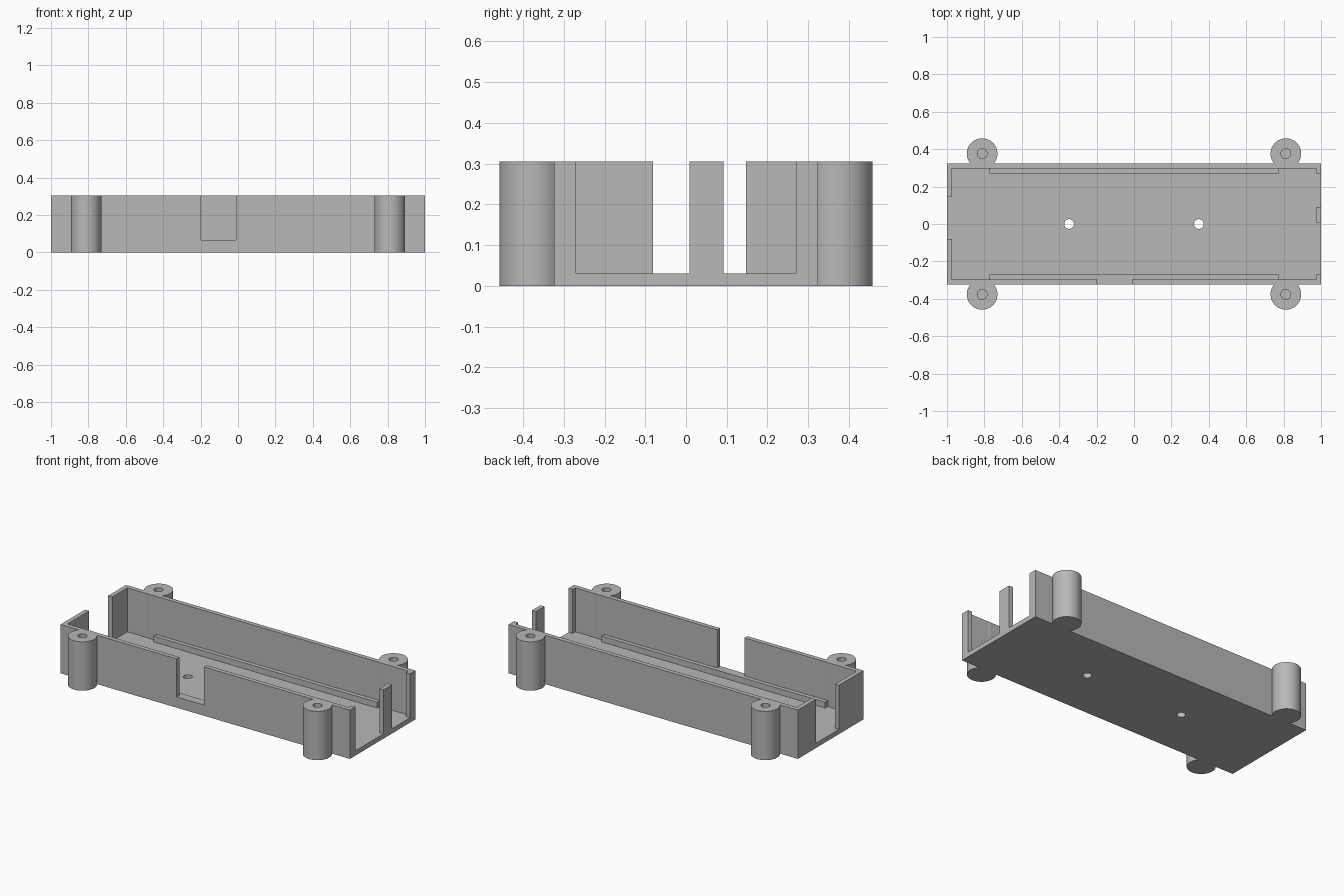
import bpy, bmesh, math
from mathutils import Vector

cube = bpy.data.objects.get("Cube")
if cube:
    bpy.data.objects.remove(cube, do_unlink=True)

GREY = (0.48, 0.48, 0.48, 1)
mat = bpy.data.materials.new("plain grey plastic")
mat.use_nodes = True
mat.diffuse_color = GREY
mat.node_tree.nodes["Principled BSDF"].inputs["Base Color"].default_value = GREY

# Main dimensions
L, W, H = 1.0, 0.3235, 0.305     # half length, half width, height
T, F = 0.028, 0.03               # wall and floor thickness
RAIL_TOP = 0.067
IN = W - T                       # inner face of the long walls


def finish(name, bm):
    bmesh.ops.recalc_face_normals(bm, faces=bm.faces)
    mesh = bpy.data.meshes.new(name)
    bm.to_mesh(mesh)
    bm.free()
    mesh.materials.append(mat)
    obj = bpy.data.objects.new(name, mesh)
    bpy.context.collection.objects.link(obj)
    return obj


def wall(name, outline, y0, y1):
    """Extrude an x-z outline from y0 to y1."""
    bm = bmesh.new()
    face = bm.faces.new([bm.verts.new((x, y0, z)) for x, z in outline])
    new = bmesh.ops.extrude_face_region(bm, geom=[face])["geom"]
    verts = [v for v in new if isinstance(v, bmesh.types.BMVert)]
    bmesh.ops.translate(bm, verts=verts, vec=(0, y1 - y0, 0))
    return finish(name, bm)


def box(name, x0, x1, y0, y1, z0, z1):
    return wall(name, [(x0, z0), (x1, z0), (x1, z1), (x0, z1)], y0, y1)


def lathe(name, profile, x, y, sides=48):
    """Spin an r-z profile, closed on the axis, around a vertical axis."""
    bm = bmesh.new()
    verts = [bm.verts.new((r, 0, z)) for r, z in profile]
    edges = [bm.edges.new(pair) for pair in zip(verts, verts[1:])]
    bmesh.ops.spin(bm, geom=verts + edges, axis=(0, 0, 1), cent=(0, 0, 0),
                   angle=math.tau, steps=sides)
    bmesh.ops.remove_doubles(bm, verts=bm.verts, dist=0.0001)
    bmesh.ops.translate(bm, verts=bm.verts, vec=Vector((x, y, 0)))
    return finish(name, bm)


# Floor with two through holes
floor = box("floor", -L, L, -IN, IN, 0, F)
for side, x in (("right", -0.347), ("left", 0.347)):
    cutter = lathe(side + "_hole_cutter", [(0, -0.1), (0.026, -0.1), (0.026, 0.1), (0, 0.1)], x, 0)
    cutter.hide_render = True
    cutter.hide_viewport = True
    cut = floor.modifiers.new(side + "_hole", "BOOLEAN")
    cut.operation = "DIFFERENCE"
    cut.solver = "EXACT"
    cut.object = cutter

# Long walls; the front one has a notch
box("back_wall", -L, L, IN, W, 0, H)
wall("front_wall", [(-L, 0), (L, 0), (L, H), (-0.01, H), (-0.01, RAIL_TOP),
                    (-0.197, RAIL_TOP), (-0.197, H), (-L, H)], -W, -IN)

# End walls on the right, leaving a wide opening
box("right_end_wall_front", -L, -L + T, -IN, -0.081, F, H)
box("right_end_wall_back", -L, -L + T, 0.147, IN, F, H)

# Open left end: a post and two corner lips
box("left_end_post", L - T, L, 0.009, 0.092, F, H)

for end, s in (("front", -1), ("back", 1)):
    lo, hi = sorted((s * 0.27, s * IN))
    box(end + "_corner_lip", L - T, L, lo, hi, F, H)
    box(end + "_rail", -0.773, 0.773, lo, hi, F, RAIL_TOP)
    # Screw bosses with blind holes
    for side, t in (("right", -1), ("left", 1)):
        boss = lathe(f"{end}_{side}_screw_boss",
                     [(0, 0), (0.082, 0), (0.082, H), (0.026, H), (0.026, F), (0, F)],
                     t * 0.812, s * 0.376)
        bpy.ops.object.select_all(action="DESELECT")
        boss.select_set(True)
        bpy.context.view_layer.objects.active = boss
        bpy.ops.object.shade_smooth_by_angle(angle=math.radians(30))
